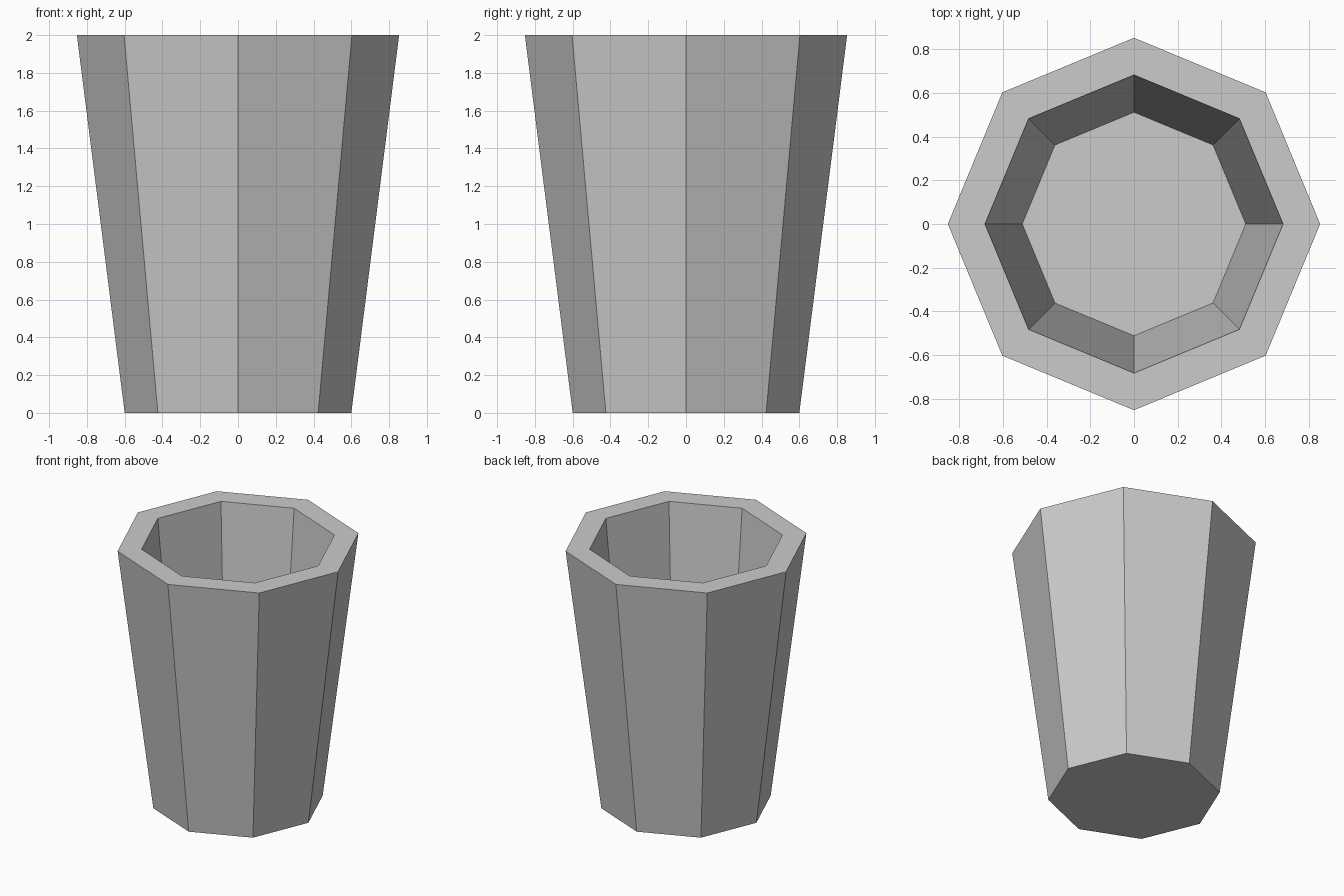
import bpy, bmesh, math

cube = bpy.data.objects.get("Cube")
if cube:
    bpy.data.objects.remove(cube, do_unlink=True)

SIDES = 8
FLOOR_Z = 0.15
# radius and height, from the base up the outside and down into the hollow
PROFILE = [(0.6, 0), (0.853, 2), (0.683, 2), (0.512, FLOOR_Z)]

# Plain grey for the whole cup
grey = bpy.data.materials.new("light grey")
grey.use_nodes = True
colour = (0.6, 0.6, 0.6, 1)
grey.diffuse_color = colour
grey.node_tree.nodes["Principled BSDF"].inputs["Base Color"].default_value = colour


def ring(bm, radius, z):
    step = 2 * math.pi / SIDES
    return [bm.verts.new((radius * math.cos(i * step), radius * math.sin(i * step), z))
            for i in range(SIDES)]


# Tapered octagonal cup: walls, rim, base and inner floor
bm = bmesh.new()
rings = [ring(bm, r, z) for r, z in PROFILE]
for low, high in zip(rings, rings[1:]):
    for i in range(SIDES):
        j = (i + 1) % SIDES
        bm.faces.new((low[i], low[j], high[j], high[i]))
bm.faces.new(rings[0][::-1])
bm.faces.new(rings[-1])
bmesh.ops.recalc_face_normals(bm, faces=bm.faces)

mesh = bpy.data.meshes.new("cup")
bm.to_mesh(mesh)
bm.free()
mesh.materials.append(grey)
cup = bpy.data.objects.new("cup", mesh)
bpy.context.collection.objects.link(cup)
